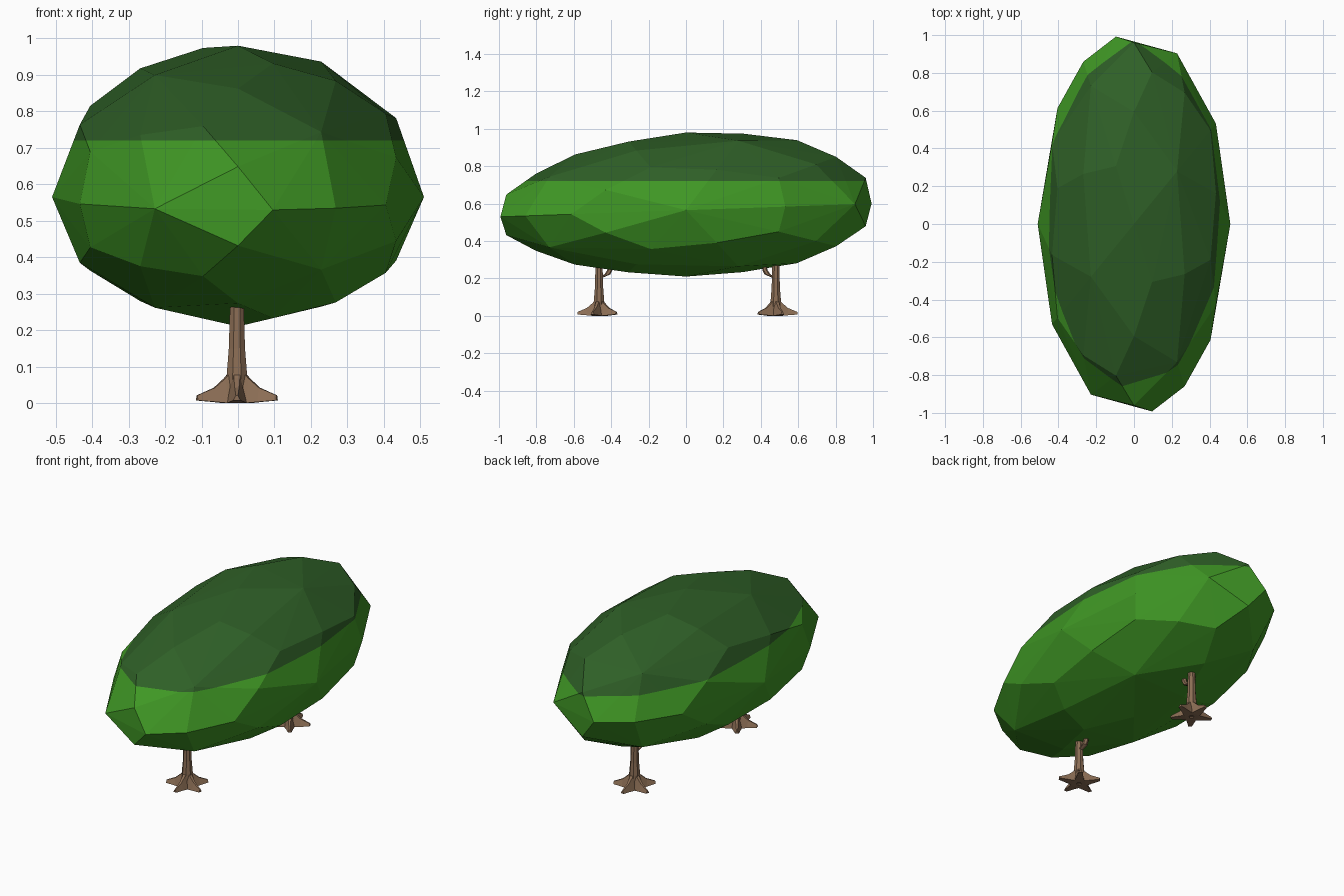
import bpy, bmesh, math
from itertools import combinations
from mathutils import Vector, Matrix

if "Cube" in bpy.data.objects:
    bpy.data.objects.remove(bpy.data.objects["Cube"])


def material(name, rgb):
    m = bpy.data.materials.new(name)
    m.diffuse_color = (*rgb, 1)
    m.use_nodes = True
    m.node_tree.nodes["Principled BSDF"].inputs["Base Color"].default_value = m.diffuse_color
    return m


LEAF = material("leaf green", (0.05, 0.31, 0.018))
DARK = material("dark leaf green", (0.028, 0.115, 0.02))
BARK = material("bark brown", (0.26, 0.155, 0.09))


def finish(bm, name, mats):
    bmesh.ops.recalc_face_normals(bm, faces=bm.faces)
    me = bpy.data.meshes.new(name)
    bm.to_mesh(me)
    bm.free()
    for m in mats:
        me.materials.append(m)
    ob = bpy.data.objects.new(name, me)
    bpy.context.collection.objects.link(ob)
    return ob


def loft(bm, rings):
    """Skin a list of rings of points and cap both ends."""
    vs = [[bm.verts.new(p) for p in r] for r in rings]
    n = len(vs[0])
    for a, b in zip(vs, vs[1:]):
        for i in range(n):
            j = (i + 1) % n
            bm.faces.new((a[i], a[j], b[j], b[i]))
    bm.faces.new(vs[0][::-1])
    bm.faces.new(vs[-1])


# Canopy: icosahedron corners, edge middles and face centres on an ellipsoid
def canopy():
    phi = (1 + math.sqrt(5)) / 2
    corners = []
    for a in (-1, 1):
        for b in (-phi, phi):
            corners += [Vector((a, b, 0)), Vector((0, a, b)), Vector((b, 0, a))]

    def near(*pts):
        return all((p - q).length < 2.1 for p, q in combinations(pts, 2))

    points = list(corners)
    points += [a + b for a, b in combinations(corners, 2) if near(a, b)]
    points += [a + b + c for a, b, c in combinations(corners, 3) if near(a, b, c)]
    turn = Matrix.Rotation(-math.atan(phi), 3, 'Z')

    bm = bmesh.new()
    for p in points:
        bm.verts.new(turn @ p.normalized())
    bmesh.ops.convex_hull(bm, input=bm.verts)
    # stretch, and tilt the upper part slightly up towards the back
    for v in bm.verts:
        x, y, z = v.co
        lift = 0.036 * y * (1 + z) - 0.03 * (1 - abs(z))
        v.co = (0.51 * x, 1.0 * y / 0.99, 0.595 + 0.385 * z + lift)
    # dark cap above a level cut
    level = 0.72
    bmesh.ops.bisect_plane(bm, geom=bm.verts[:] + bm.edges[:] + bm.faces[:],
                           plane_co=(0, 0, level), plane_no=(0, 0, 1))
    for f in bm.faces:
        f.material_index = int(f.calc_center_median().z > level)
    finish(bm, "canopy", [LEAF, DARK])


# Trunk with five flared roots and a branch stub pointing to the middle
def trunk(name, y, angle):
    bm = bmesh.new()

    def circle(c, r, n):
        return [(c[0] + r * math.cos(2 * math.pi * (i + .5) / n),
                 c[1] + r * math.sin(2 * math.pi * (i + .5) / n), c[2])
                for i in range(n)]

    loft(bm, [circle((0, 0, z), r, 8) for z, r in
              ((0.005, 0.034), (0.08, 0.03), (0.15, 0.024), (0.25, 0.021), (0.31, 0.02))])
    for k in range(5):
        a = math.radians(-90 + 72 * k)
        d, s = Vector((math.cos(a), math.sin(a), 0)), Vector((-math.sin(a), math.cos(a), 0))
        rings = []
        for r, w, low, top in ((0.012, 0.03, 0.0, 0.095), (0.035, 0.027, 0.0, 0.068),
                               (0.065, 0.02, 0.003, 0.042), (0.115, 0.01, 0.007, 0.021)):
            up = Vector((0, 0, 1))
            rings.append([d * r - s * w + up * low, d * r + s * w + up * low,
                          d * r + s * w * 0.3 + up * top, d * r - s * w * 0.3 + up * top])
        loft(bm, rings)
    loft(bm, [circle((0, yy, z), r, 6) for yy, z, r in
              ((0.01, 0.205, 0.012), (0.045, 0.222, 0.016), (0.058, 0.245, 0.014),
               (0.062, 0.28, 0.01))])
    bm.transform(Matrix.Translation((-0.003, y, 0)) @ Matrix.Rotation(angle, 4, 'Z'))
    finish(bm, name, [BARK])


canopy()
trunk("front_trunk", -0.465, 0)
trunk("back_trunk", 0.48, math.pi)
